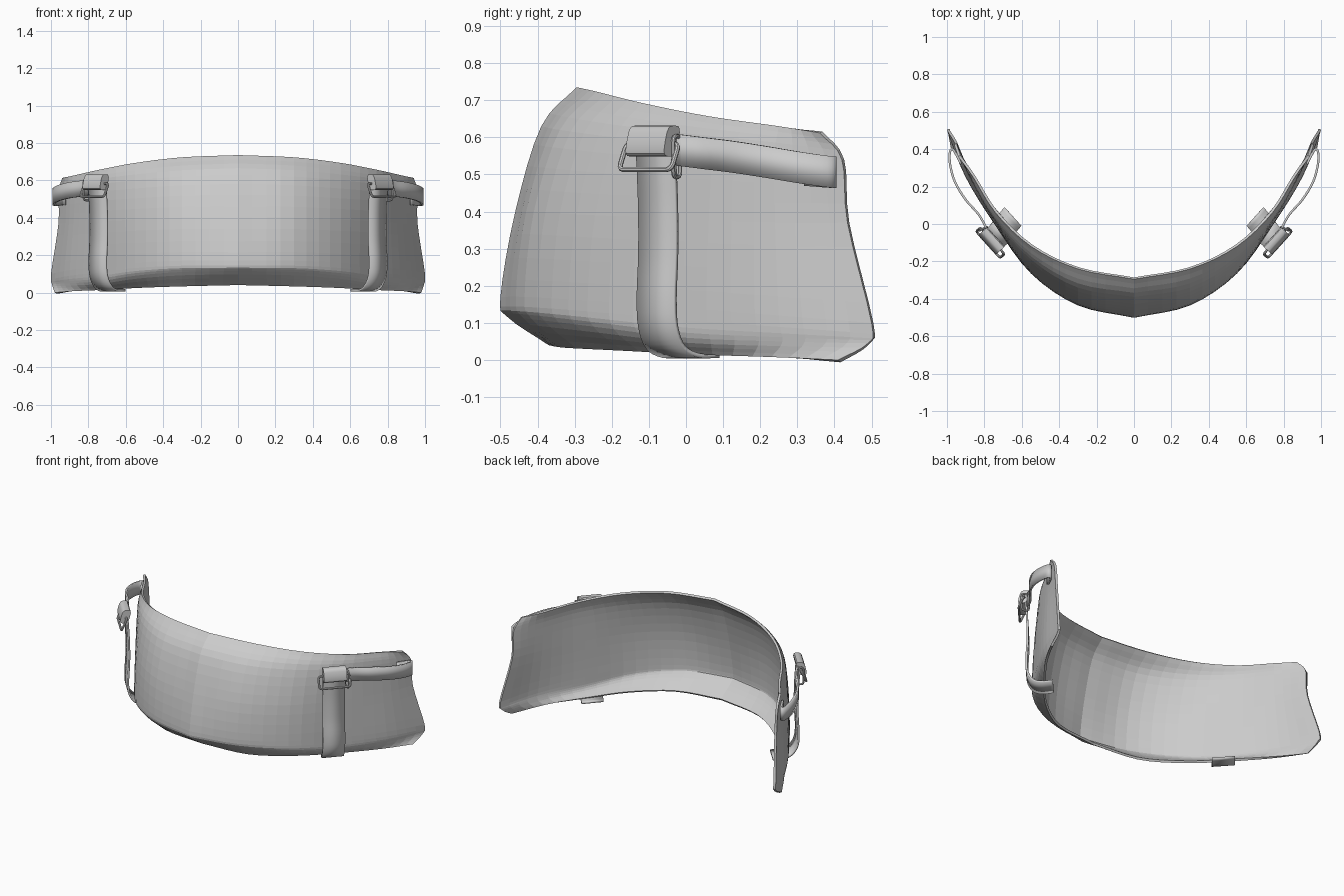
import bpy, bmesh, math
from mathutils import Vector

if "Cube" in bpy.data.objects:
    bpy.data.objects.remove(bpy.data.objects["Cube"])

gray = bpy.data.materials.new("gray")
gray.diffuse_color = (0.6, 0.6, 0.6, 1)
gray.use_nodes = True
gray.node_tree.nodes["Principled BSDF"].inputs["Base Color"].default_value = gray.diffuse_color


def spline(pts, steps):
    """Smooth curve through the given points."""
    p = [Vector(q) for q in pts]
    p = [2 * p[0] - p[1]] + p + [2 * p[-1] - p[-2]]
    out = []
    for i in range(1, len(p) - 2):
        a, b, c, d = p[i - 1:i + 3]
        for s in range(steps):
            t = s / steps
            out.append(0.5 * (2 * b + (c - a) * t + (2 * a - 5 * b + 4 * c - d) * t * t
                              + (3 * b - a - 3 * c + d) * t ** 3))
    return out + [p[-2]]


def finish(name, bm, thickness=0, offset=-1, smooth=False):
    """Turn a bmesh into a mirrored object, optionally thickened."""
    me = bpy.data.meshes.new(name)
    bm.to_mesh(me)
    bm.free()
    me.materials.append(gray)
    ob = bpy.data.objects.new(name, me)
    bpy.context.collection.objects.link(ob)
    m = ob.modifiers.new("mirror", 'MIRROR')
    m.use_clip = True
    if thickness:
        s = ob.modifiers.new("thickness", 'SOLIDIFY')
        s.thickness, s.offset = thickness, offset
    if smooth:
        bpy.ops.object.select_all(action='DESELECT')
        ob.select_set(True)
        bpy.context.view_layer.objects.active = ob
        bpy.ops.object.shade_smooth_by_angle(angle=math.radians(35))
    return ob


def add_grid(bm, cols, closed=False):
    """Skin a list of vertex columns with quads."""
    v = [[bm.verts.new(p) for p in col] for col in cols]
    n = len(v[0])
    for a, b in zip(v, v[1:] + (v[:1] if closed else [])):
        for j in range(n - 1):
            bm.faces.new((a[j], a[j + 1], b[j + 1], b[j]))
    return v


def ribbon(name, path, width, thickness=0.012):
    w = Vector(width) / 2
    bm = bmesh.new()
    add_grid(bm, [(p + w, p - w) for p in spline(path, 4)])
    return finish(name, bm, thickness, 0, True)


# Curved guard shell: half rows from the top edge down to the inward lip
rows = [
    [(0, -.295, .735), (.3, -.24, .723), (.55, -.12, .693), (.74, .06, .657), (.86, .25, .63), (.94, .36, .612)],
    [(0, -.39, .63), (.3, -.34, .62), (.55, -.19, .60), (.74, .02, .58), (.87, .24, .56), (.96, .42, .54)],
    [(0, -.46, .40), (.3, -.41, .40), (.55, -.245, .39), (.74, 0, .38), (.88, .24, .37), (.96, .435, .37)],
    [(0, -.50, .17), (.3, -.435, .17), (.55, -.265, .16), (.74, -.01, .14), (.9, .25, .12), (1, .5, .10)],
    [(0, -.48, .115), (.3, -.415, .11), (.55, -.25, .09), (.74, 0, .06), (.9, .26, .05), (.995, .49, .045)],
    [(0, -.37, .04), (.3, -.325, .033), (.53, -.17, .025), (.70, .02, .015), (.87, .23, .008), (.98, .41, 0)],
]
long_rows = [spline(r, 4) for r in rows]
bm = bmesh.new()
add_grid(bm, [spline(col, 4) for col in zip(*long_rows)])
for v in bm.verts:
    v.co.x = min(v.co.x, 1)
    v.co.z = max(v.co.z, 0)
finish("guard_shell", bm, 0.014)

# Local directions at the buckle: along the shell, outward, up
T = Vector((.67, .74, 0)).normalized()
N = Vector((T.y, -T.x, 0))
Z = Vector((0, 0, 1))
C = Vector((.745, -.075, 0))


def at(t, n, z):
    return C + T * t + N * n + Z * z


# Vertical strap, wrapping under the lower edge
ribbon("vertical_strap", [at(0, .012, .60), at(0, .005, .5), at(0, 0, .4), at(0, 0, .28), at(0, .006, .17),
                          at(0, 0, .09), at(0, -.03, .035), at(.01, -.08, .012), at(.02, -.15, .012)], T * .135)

# Horizontal strap, bowed outward and folded back onto the shell end
ribbon("rear_strap", [(.785, -.03, .567), (.83, .05, .557), (.90, .13, .547), (.955, .22, .533),
                      (.982, .31, .518), (.985, .38, .508), (.97, .40, .506), (.95, .37, .508),
                      (.925, .32, .512)], (0, 0, .085))

# Rolled strap loop over the buckle bar
bm = bmesh.new()
profile = []
for i in range(16):
    a = 2 * math.pi * i / 16
    c, s = math.cos(a), math.sin(a)
    n = math.copysign(abs(c) ** .6, c) * .027
    z = math.copysign(abs(s) ** .6, s) * .042
    profile.append((n + z * -.25, z))
ends = add_grid(bm, [[at(t, .022 + n, .59 + z) for t in (-.07, .07)] for n, z in profile], True)
for k in (0, 1):
    bm.faces.new([e[k] for e in ends])
bmesh.ops.recalc_face_normals(bm, faces=bm.faces)
finish("strap_roll", bm, smooth=True)


def ring(name, center, u, v, hu, hv, r):
    """Rounded rectangular wire ring in the plane of u and v."""
    path = []
    for k, (su, sv) in enumerate([(1, 1), (-1, 1), (-1, -1), (1, -1)]):
        for s in range(4):
            a = math.pi / 2 * (k + s / 3)
            path.append(center + u * (su * (hu - .016) + .016 * math.cos(a))
                        + v * (sv * (hv - .016) + .016 * math.sin(a)))
    w = u.cross(v).normalized()
    bm = bmesh.new()
    cols = []
    for i, p in enumerate(path):
        d = (path[(i + 1) % 16] - path[i - 1]).normalized()
        side = d.cross(w)
        cols.append([p + (side * math.cos(b) + w * math.sin(b)) * r
                     for b in (math.tau * j / 8 for j in range(9))])
    add_grid(bm, cols, True)
    bmesh.ops.remove_doubles(bm, verts=bm.verts, dist=1e-5)
    bmesh.ops.recalc_face_normals(bm, faces=bm.faces)
    finish(name, bm, smooth=True)


# Buckle frame tilted outward at the bottom, and the side link to the rear strap
tilt = (Z - N * .45).normalized()
ring("buckle_frame", at(-.003, .034, .548), T, tilt, .095, .038, .007)
ring("side_link", at(.078, .012, .548), (N + T * .3).normalized(), Z, .022, .055, .006)
